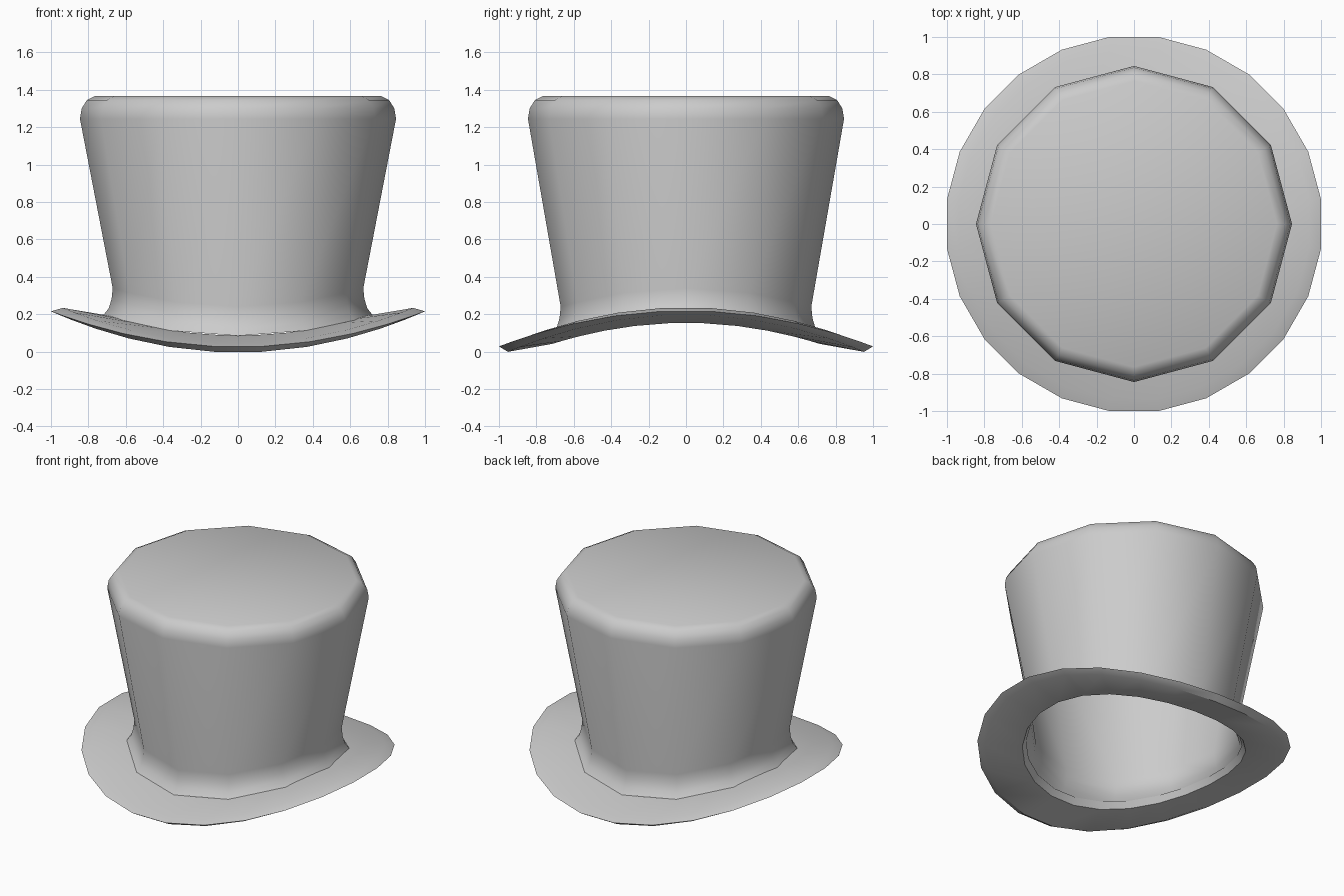
import bpy, math

if "Cube" in bpy.data.objects:
    bpy.data.objects.remove(bpy.data.objects["Cube"])


def saddle(r, a):
    # sides curl up, front and back dip down
    return 0.11 * r * r * math.cos(2 * a)


def lathe(name, profile, sides, offset, closed=False, cap=False):
    """Profile rows: radius, height, radius used for the saddle bend."""
    verts, faces = [], []
    for r, z, bend in profile:
        for i in range(sides):
            a = math.radians(offset) + 2 * math.pi * i / sides
            verts.append((r * math.cos(a), r * math.sin(a), z + saddle(bend, a)))
    n = len(profile)
    for k in range(n if closed else n - 1):
        lo, hi = k * sides, ((k + 1) % n) * sides
        for i in range(sides):
            j = (i + 1) % sides
            faces.append((lo + i, lo + j, hi + j, hi + i))
    if cap:
        faces.append(tuple(range((n - 1) * sides, n * sides)))
    mesh = bpy.data.meshes.new(name)
    mesh.from_pydata(verts, [], faces)
    obj = bpy.data.objects.new(name, mesh)
    bpy.context.collection.objects.link(obj)
    bpy.ops.object.select_all(action='DESELECT')
    obj.select_set(True)
    bpy.context.view_layer.objects.active = obj
    bpy.ops.object.shade_smooth_by_angle(angle=math.radians(35))
    return obj


# Crown: flared foot bent to the brim, leaning wall, rounded top edge
lathe("crown", [
    (0.720, 0.140, 0.71),
    (0.692, 0.178, 0.69),
    (0.676, 0.230, 0.68),
    (0.670, 0.290, 0.67),
    (0.845, 1.245, 0),
    (0.836, 1.300, 0),
    (0.808, 1.345, 0),
    (0.765, 1.366, 0),
], 12, 0, cap=True)

# Brim: solid saddle-shaped ring with a pointed edge
lathe("brim", [
    (0.720, 0.097, 0.72),
    (0.960, 0.097, 0.96),
    (1.0086, 0.122, 0.94),
    (0.945, 0.140, 0.94),
    (0.695, 0.140, 0.70),
], 24, 7.5, closed=True)
